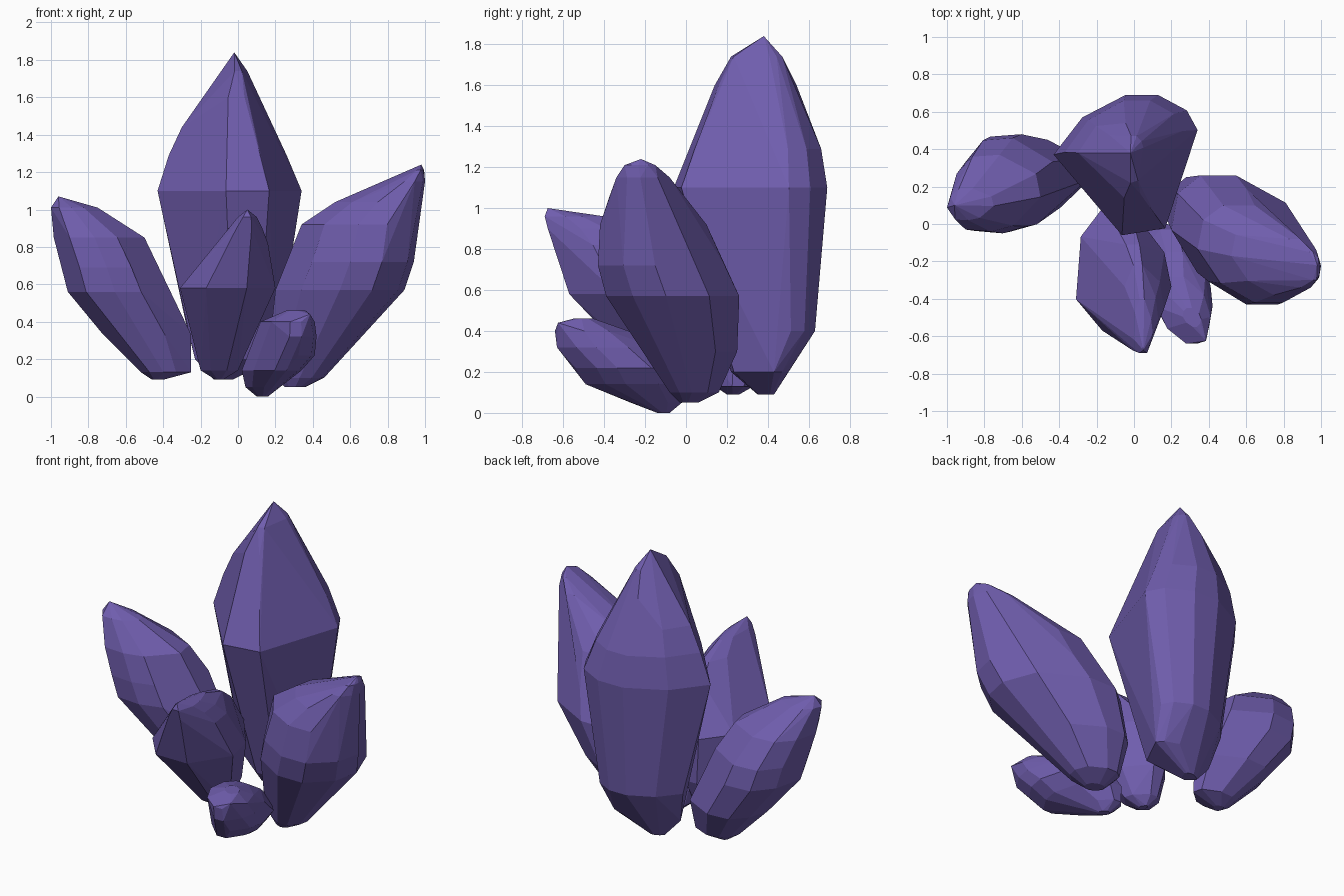
import bpy, bmesh, math

mat = bpy.data.materials.new("violet_crystal")
mat.diffuse_color = (0.16, 0.11, 0.42, 1)

# Cross-section outlines inside a unit box, stretched to fit each level
MAIN = [(-1, .15), (-.05, -1), (.55, -.9), (1, .5), (.85, .78), (.45, 1), (0, 1), (-.6, .68)]
LEFT = [(-1, -.2), (-.85, .5), (-.5, .95), (.1, 1), (.9, .5), (1, -.1), (.4, -.85), (-.1, -1), (-.65, -.95)]
RIGHT = [(-1, .1), (-.9, .7), (-.55, 1), (0, 1), (.77, .55), (1, -.1), (.9, -.6), (.5, -1), (0, -1), (-.6, -.6)]
SMALL = [(-1, .1), (-.9, .7), (-.55, 1), (0, 1), (.75, .45), (1, -.2), (.9, -.6), (.5, -1), (.1, -1), (-.6, -.55)]
FRONT = [(-1, -.5), (-.9, .5), (-.4, 1), (.1, 1), (.85, .25), (1, -.3), (.4, -1), (-.45, -1)]


def crystal(name, outline, levels, tip):
    """Faceted convex gem; levels are (z, x_min, x_max, y_min, y_max)."""
    bm = bmesh.new()
    for z, x0, x1, y0, y1 in levels:
        for u, v in outline:
            bm.verts.new(((x0 + x1 + u * (x1 - x0)) / 2, (y0 + y1 + v * (y1 - y0)) / 2, z))
    bm.verts.new(tip)
    res = bmesh.ops.convex_hull(bm, input=bm.verts[:])
    junk = {g for g in res["geom_interior"] + res["geom_unused"]
            if isinstance(g, bmesh.types.BMVert)}
    bmesh.ops.delete(bm, geom=list(junk), context='VERTS')
    # Merge nearly flat neighbours into broad facets
    bmesh.ops.dissolve_limit(bm, angle_limit=math.radians(7), verts=bm.verts[:], edges=bm.edges[:])
    bmesh.ops.recalc_face_normals(bm, faces=bm.faces[:])
    me = bpy.data.meshes.new(name)
    bm.to_mesh(me)
    bm.free()
    me.materials.append(mat)
    bpy.context.collection.objects.link(bpy.data.objects.new(name, me))


# Tall central crystal
crystal("main_crystal", MAIN, [
    (.09, -.13, -.03, .35, .43), (.2, -.23, .2, .22, .5), (.4, -.28, .23, .16, .63),
    (.58, -.31, .25, .1, .65), (1.1, -.43, .34, -.06, .69), (1.29, -.37, .26, .01, .66),
    (1.44, -.3, .18, .07, .61), (1.6, -.19, .1, .14, .54), (1.74, -.08, .05, .22, .47),
], (-.02, .38, 1.84))

# Crystal leaning left
crystal("left_crystal", LEFT, [
    (.09, -.46, -.4, .2, .26), (.13, -.52, -.25, .14, .33), (.33, -.72, -.25, .06, .45),
    (.56, -.91, -.35, -.04, .48), (.69, -.94, -.41, -.05, .46), (.85, -.985, -.5, -.04, .37),
    (1.01, -1, -.75, .02, .19),
], (-.96, .1, 1.07))

# Crystal leaning right
crystal("right_crystal", RIGHT, [
    (.05, .25, .36, -.03, .06), (.1, .2, .46, -.08, .16), (.3, .17, .65, -.22, .25),
    (.57, .2, .89, -.39, .26), (.72, .26, .94, -.43, .19), (.92, .34, .95, -.42, .1),
    (1.04, .52, .975, -.38, .0), (1.15, .78, 1, -.34, -.08), (1.21, .92, .995, -.3, -.15),
], (.98, -.22, 1.24))

# Crystal leaning to the front
crystal("front_crystal", FRONT, [
    (.09, -.12, -.08, -.07, -.01), (.14, -.2, 0, -.15, .04), (.3, -.24, .08, -.28, .1),
    (.58, -.31, .2, -.57, .1), (.82, -.13, .16, -.64, -.11), (.9, -.06, .13, -.675, -.22),
    (.96, 0, .1, -.69, -.4),
], (.05, -.675, 1.0))

# Small crystal low at the front right
crystal("small_crystal", SMALL, [
    (0, .1, .16, -.14, -.08), (.05, .04, .22, -.27, -.02), (.14, .02, .34, -.49, 0),
    (.22, .06, .41, -.54, -.03), (.32, .1, .42, -.63, -.15), (.4, .12, .41, -.64, -.28),
    (.46, .26, .36, -.55, -.45),
], (.385, -.625, .44))
